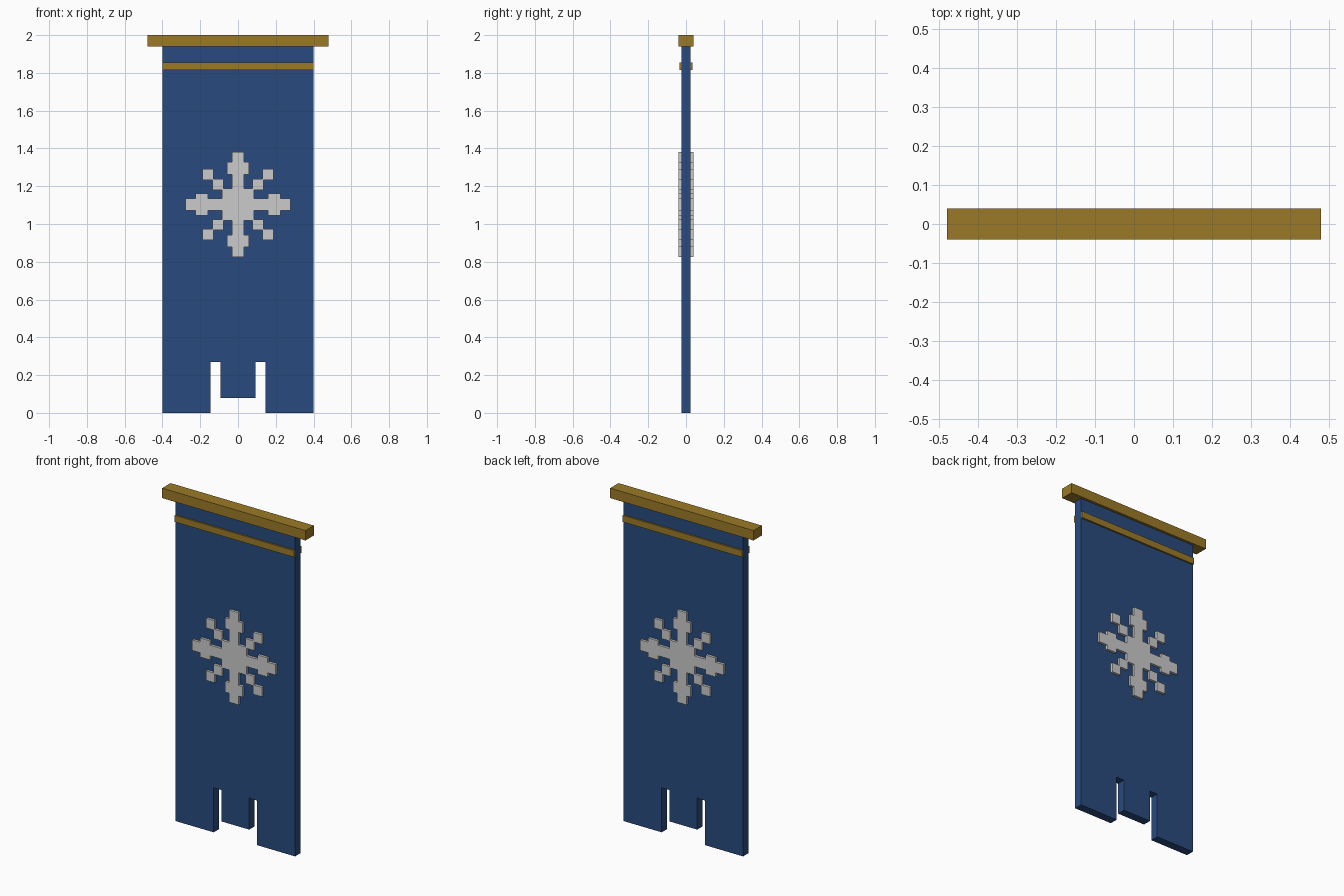
import bpy, bmesh

if "Cube" in bpy.data.objects:
    bpy.data.objects.remove(bpy.data.objects["Cube"])


def material(name, rgb):
    m = bpy.data.materials.new(name)
    m.diffuse_color = (*rgb, 1)
    m.use_nodes = True
    m.node_tree.nodes["Principled BSDF"].inputs["Base Color"].default_value = m.diffuse_color
    return m


BLUE = material("blue_cloth", (0.022, 0.07, 0.21))
GOLD = material("gold", (0.33, 0.195, 0.02))


def plate(name, outline, y0, y1, mat=None):
    """Extrude an (x, z) outline from y0 to y1."""
    bm = bmesh.new()
    face = bm.faces.new([bm.verts.new((x, y0, z)) for x, z in outline])
    ext = bmesh.ops.extrude_face_region(bm, geom=[face])
    moved = [v for v in ext["geom"] if isinstance(v, bmesh.types.BMVert)]
    bmesh.ops.translate(bm, verts=moved, vec=(0, y1 - y0, 0))
    bmesh.ops.recalc_face_normals(bm, faces=bm.faces)
    mesh = bpy.data.meshes.new(name)
    bm.to_mesh(mesh)
    bm.free()
    ob = bpy.data.objects.new(name, mesh)
    bpy.context.collection.objects.link(ob)
    if mat:
        mesh.materials.append(mat)
    return ob


def rect(hx, z0, z1):
    return [(-hx, z0), (hx, z0), (hx, z1), (-hx, z1)]


# Hanging rod
plate("top_rod", rect(0.48, 1.94, 2.0), -0.04, 0.04, GOLD)

# Cloth with two slits and a shorter middle tail
half = [(0.0925, 0.08), (0.0925, 0.27), (0.145, 0.27), (0.145, 0), (0.4, 0), (0.4, 1.94)]
plate("cloth", half + [(-x, z) for x, z in reversed(half)], -0.025, 0.025, BLUE)

# Snowflake outline: one eighth, mirrored on the diagonal, then turned four times
eighth = [(0.032, 0.279), (0.032, 0.225), (0.058, 0.225), (0.058, 0.16), (0.032, 0.16),
          (0.032, 0.084), (0.078, 0.084), (0.078, 0.136), (0.13, 0.136), (0.13, 0.188)]
quarter = eighth + [(0.188, 0.188)] + [(z, x) for x, z in reversed(eighth)]
# Separate the inner and outer diagonal squares from the arms on all four sides
flake = []
for _ in range(4):
    flake += quarter
    quarter = [(z, -x) for x, z in quarter]
flake = [(x, z + 1.103) for x, z in flake]

# Trim band and snowflake on both faces
for side, s in (("front", -1), ("back", 1)):
    plate(side + "_trim_band", rect(0.4, 1.815, 1.855), s * 0.025, s * 0.035, GOLD)
    plate(side + "_snowflake", flake, s * 0.025, s * 0.04)
